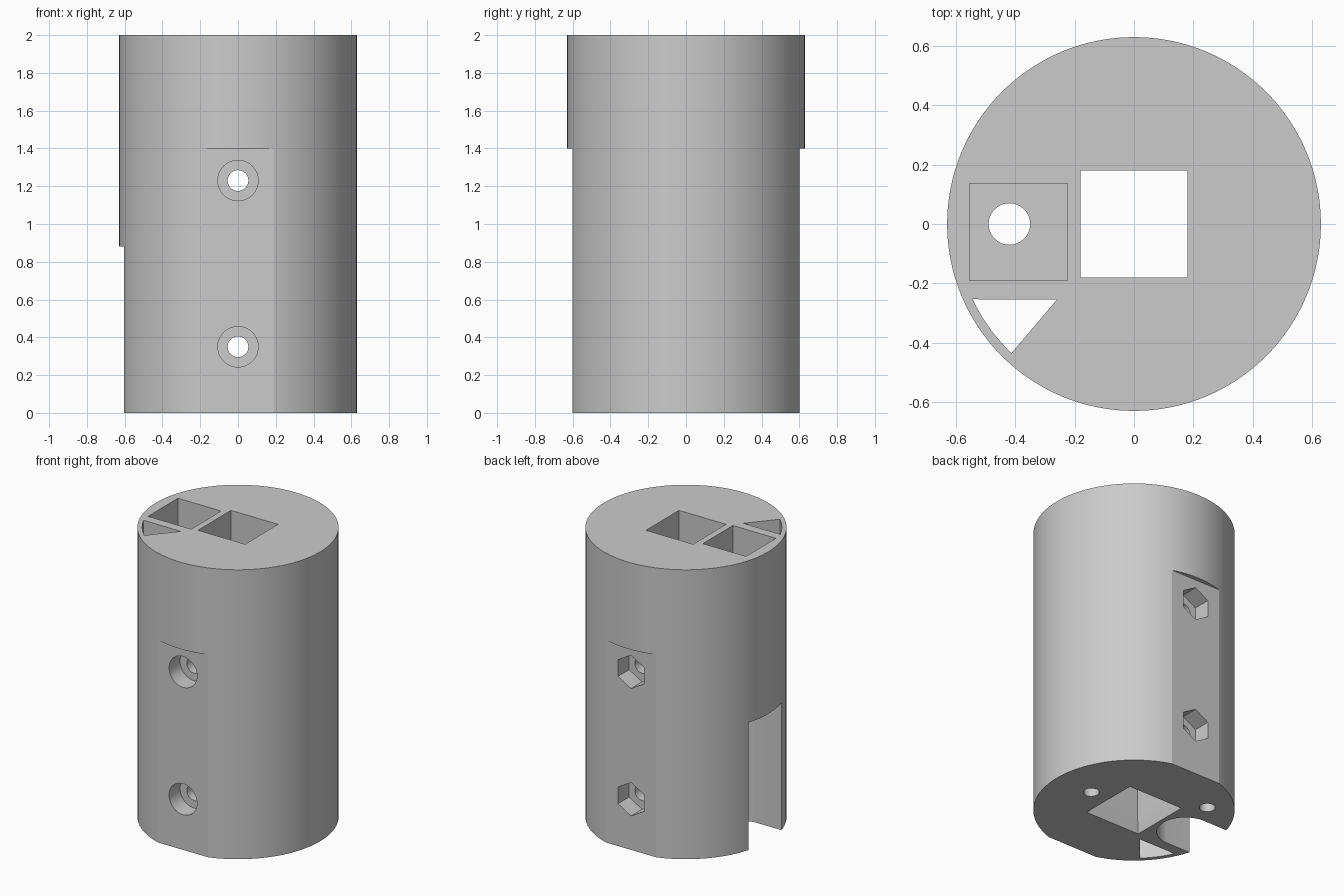
import bpy, bmesh
from math import cos, sin, pi, radians
from mathutils import Matrix

cube = bpy.data.objects.get("Cube")
if cube:
    bpy.data.objects.remove(cube, do_unlink=True)

RADIUS, HEIGHT = 0.63, 2.0
FLAT_Y, FLAT_TOP = 0.6, 1.4
POST = 0.18                 # half width of the square post hole
SLOT_X, SLOT_R, SLOT_TOP = -0.42, 0.18, 0.88
BOLT_HEIGHTS = (0.35, 1.23)
BORE_DEPTH = 0.12

grey = bpy.data.materials.new("plain_grey")
grey.use_nodes = True
grey.diffuse_color = (0.6, 0.6, 0.6, 1)
grey.node_tree.nodes["Principled BSDF"].inputs["Base Color"].default_value = (0.6, 0.6, 0.6, 1)


def arc(cx, cy, r, start, end, n):
    """Points on an arc, both ends included (degrees)."""
    angles = [radians(start + (end - start) * i / n) for i in range(n + 1)]
    return [(cx + r * cos(a), cy + r * sin(a)) for a in angles]


def circle(cx, cy, r, n=48, turn=0):
    return arc(cx, cy, r, turn, turn + 360, n)[:-1]


def rect(x0, x1, y0, y1):
    return [(x0, y0), (x1, y0), (x1, y1), (x0, y1)]


def prism(name, outline, z0, z1, top_scale=1.0, matrix=None):
    """Extrude an outline from z0 to z1, optionally tapered about the axis."""
    bm = bmesh.new()
    low = [bm.verts.new((x, y, z0)) for x, y in outline]
    high = [bm.verts.new((x * top_scale, y * top_scale, z1)) for x, y in outline]
    bm.faces.new(low[::-1])
    bm.faces.new(high)
    for i in range(len(low)):
        j = (i + 1) % len(low)
        bm.faces.new((low[i], low[j], high[j], high[i]))
    if matrix:
        bm.transform(matrix)
    bmesh.ops.recalc_face_normals(bm, faces=bm.faces)
    mesh = bpy.data.meshes.new(name)
    bm.to_mesh(mesh)
    bm.free()
    mesh.materials.append(grey)
    obj = bpy.data.objects.new(name, mesh)
    bpy.context.collection.objects.link(obj)
    return obj


body = prism("round_mount_body", circle(0, 0, RADIUS, 128), 0, HEIGHT)
cutters = []


def cut(name, *args, **kwargs):
    cutter = prism(name + "_cutter", *args, **kwargs)
    cutter.hide_render = True
    cutters.append(cutter)


# Flats on the front and back, below the rim
for name, y0, y1 in (("front_flat", -1, -FLAT_Y), ("back_flat", FLAT_Y, 1)):
    cut(name, rect(-1, 1, y0, y1), -0.5, FLAT_TOP)

# Square post hole with a flared mouth at the bottom
cut("post_hole", rect(-POST, POST, -POST, POST), -0.5, 2.5)
cut("post_mouth", rect(-0.235, 0.235, -0.235, 0.235), -0.1, 0.2, top_scale=0.16 / 0.235)

# Round-ended side slot, the pocket above it and the hole joining them
cut("side_slot", arc(SLOT_X, 0, SLOT_R, -90, 90, 32) + [(-1, SLOT_R), (-1, -SLOT_R)],
    -0.5, SLOT_TOP)
cut("top_pocket", rect(-0.555, -0.225, -0.19, 0.137), 1.0, 2.5)
cut("joining_hole", circle(SLOT_X, 0, 0.07), 0.7, 1.2)

# Triangular channel with a curved outer wall
cut("wedge_channel", arc(0, 0, 0.6, 205, 226.5, 10) + [(-0.26, -0.255)], -0.5, 2.5)

# Blind pin holes in the base
for name, x, y in (("left_pin", 0.35, 0), ("back_pin", -0.33, 0.32)):
    cut(name, circle(x, y, 0.05, 32), -0.5, 0.3)

# Cross bolts: round recess in front, hexagonal nut recess behind
for z in BOLT_HEIGHTS:
    along_y = Matrix.Translation((0, 0, z)) @ Matrix.Rotation(-pi / 2, 4, 'X')
    cut("bolt_hole", circle(0, 0, 0.055, 32), -1, 1, matrix=along_y)
    cut("bolt_recess", circle(0, 0, 0.107), -1, -FLAT_Y + BORE_DEPTH, matrix=along_y)
    cut("nut_recess", circle(0, 0, 0.115, 6, turn=30), FLAT_Y - BORE_DEPTH, 1, matrix=along_y)

# Apply every cut and remove the cutters
bpy.ops.object.select_all(action='DESELECT')
bpy.context.view_layer.objects.active = body
body.select_set(True)
for cutter in cutters:
    mod = body.modifiers.new(cutter.name, 'BOOLEAN')
    mod.operation = 'DIFFERENCE'
    mod.solver = 'EXACT'
    mod.object = cutter
    bpy.ops.object.modifier_apply(modifier=mod.name)
for cutter in cutters:
    bpy.data.objects.remove(cutter, do_unlink=True)

bpy.ops.object.shade_smooth_by_angle(angle=radians(15))
